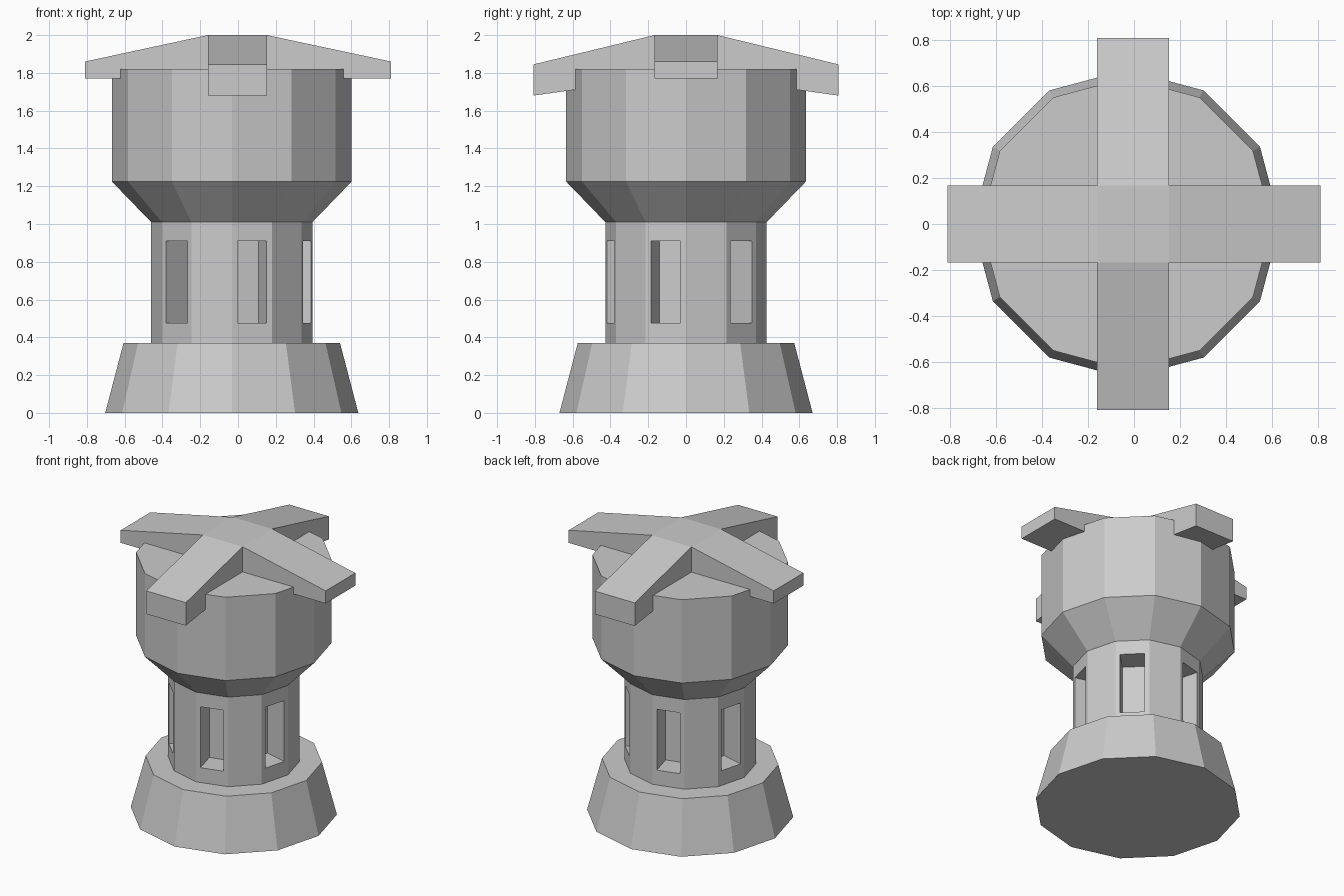
import bpy, bmesh, math
from mathutils import Matrix, Vector

if "Cube" in bpy.data.objects:
    bpy.data.objects.remove(bpy.data.objects["Cube"])

CX = -0.033   # tower axis sits slightly left of the roof centre
SIDES = 12


def finish(name, bm):
    bmesh.ops.recalc_face_normals(bm, faces=bm.faces)
    mesh = bpy.data.meshes.new(name)
    bm.to_mesh(mesh)
    bm.free()
    obj = bpy.data.objects.new(name, mesh)
    bpy.context.collection.objects.link(obj)
    return obj


def lathe(name, profile):
    """Closed faceted solid from (radius, z) rings."""
    bm = bmesh.new()
    rings = [[bm.verts.new((CX + r * math.cos(2 * math.pi * i / SIDES),
                            r * math.sin(2 * math.pi * i / SIDES), z))
              for i in range(SIDES)] for r, z in profile]
    for a, b in zip(rings, rings[1:]):
        for i in range(SIDES):
            j = (i + 1) % SIDES
            bm.faces.new((a[i], a[j], b[j], b[i]))
    bm.faces.new(rings[0])
    bm.faces.new(rings[-1])
    return finish(name, bm)


# Tower: flared foot, neck, flared head
tower = lathe("tower", [(0.67, 0), (0.573, 0.37), (0.427, 0.37),
                        (0.427, 1.01), (0.635, 1.225), (0.635, 1.82)])

# Window recesses on every second neck face
bm = bmesh.new()
inner, outer = 0.245, 0.50
for k in range(6):
    m = (Matrix.Translation((CX, 0, 0))
         @ Matrix.Rotation(math.radians(45 + 60 * k), 4, 'Z')
         @ Matrix.Translation(((inner + outer) / 2, 0, 0.693))
         @ Matrix.Diagonal((outer - inner, 0.16, 0.435, 1)))
    bmesh.ops.create_cube(bm, size=1, matrix=m)
cutter = finish("window_cutter", bm)
cutter.hide_render = True
mod = tower.modifiers.new("windows", 'BOOLEAN')
mod.operation = 'DIFFERENCE'
mod.solver = 'EXACT'
mod.object = cutter
bpy.context.view_layer.objects.active = tower
bpy.ops.object.modifier_apply(modifier=mod.name)
bpy.data.objects.remove(cutter)

# Cross roof: flat hub with four sloping arms grown from its sides
HX0, HX1, HY = -0.16, 0.153, 0.167
bm = bmesh.new()
hub = Matrix.Translation(((HX0 + HX1) / 2, 0, 1.885)) @ Matrix.Diagonal((HX1 - HX0, 2 * HY, 0.23, 1))
bmesh.ops.create_cube(bm, size=1, matrix=hub)
bm.normal_update()
for face in [f for f in bm.faces if abs(f.normal.z) < 0.5]:
    n = face.normal.copy()
    along_x = abs(n.x) > 0.5
    top, bottom = (1.86, 1.77) if along_x else (1.845, 1.68)
    tip = bmesh.ops.extrude_discrete_faces(bm, faces=[face])["faces"][0]
    for v in tip.verts:
        v.co.z = top if v.co.z > 1.9 else bottom
        if along_x:
            v.co.x = math.copysign(0.81, n.x)
        else:
            v.co.y = math.copysign(0.807, n.y)
bmesh.ops.remove_doubles(bm, verts=bm.verts, dist=1e-5)
finish("cross_roof", bm)
